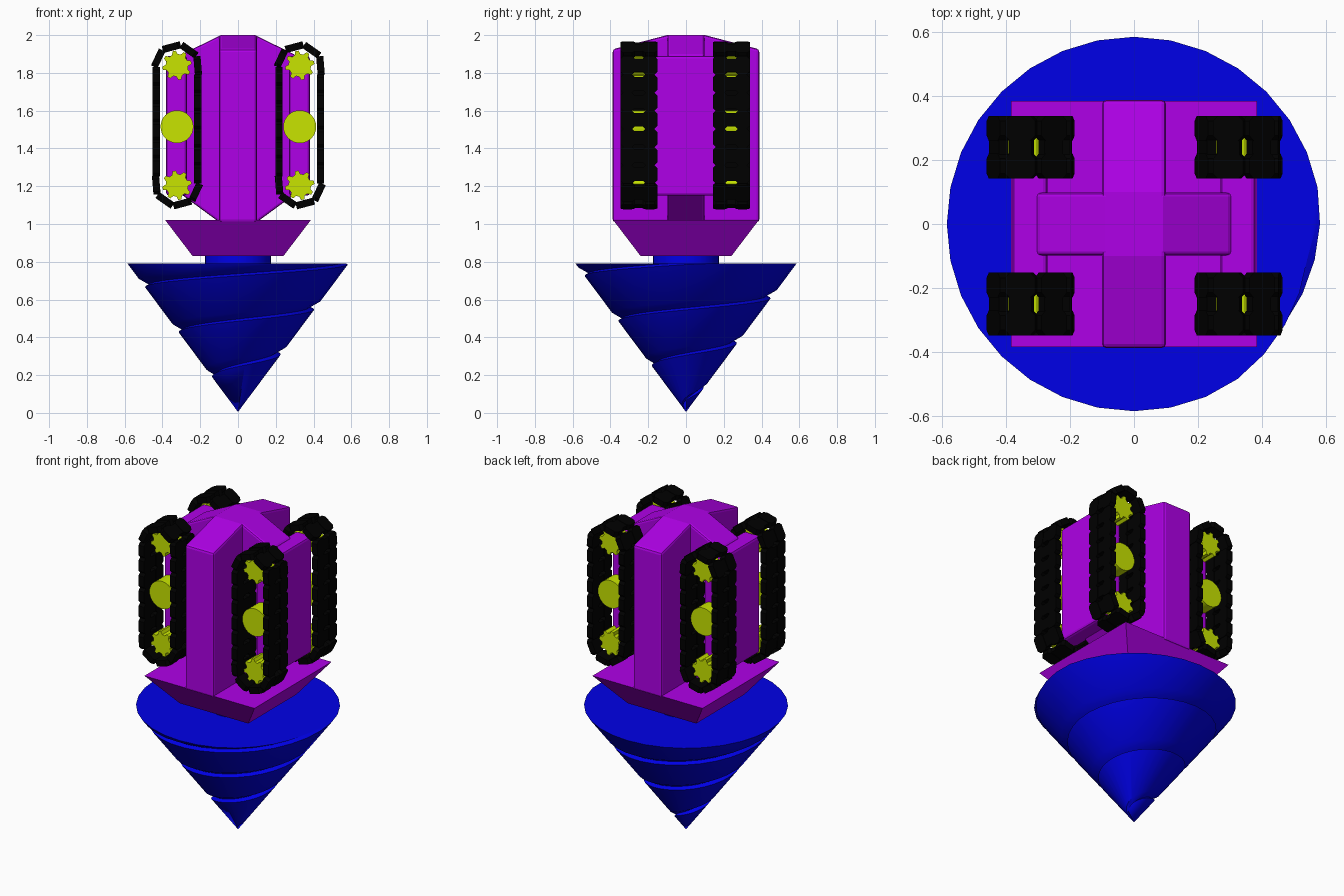
import bpy, bmesh, math
from mathutils import Vector, Matrix

if "Cube" in bpy.data.objects:
    bpy.data.objects.remove(bpy.data.objects["Cube"])


def material(name, rgb):
    m = bpy.data.materials.new(name)
    m.diffuse_color = (*rgb, 1)
    m.use_nodes = True
    m.node_tree.nodes["Principled BSDF"].inputs["Base Color"].default_value = m.diffuse_color
    return m


BLUE = material("blue", (0, 0, 0.8))
PURPLE = material("purple", (0.43, 0, 0.8))
YELLOW = material("yellow green", (0.58, 0.78, 0))
BLACK = material("black", (0, 0, 0))


def finish(name, bm, mat, bevel=0, smooth=0):
    bmesh.ops.recalc_face_normals(bm, faces=bm.faces)
    me = bpy.data.meshes.new(name)
    bm.to_mesh(me)
    bm.free()
    ob = bpy.data.objects.new(name, me)
    bpy.context.collection.objects.link(ob)
    me.materials.append(mat)
    if bevel:
        mod = ob.modifiers.new("bevel", 'BEVEL')
        mod.width, mod.segments = bevel, 2
    if smooth:
        bpy.ops.object.select_all(action='DESELECT')
        ob.select_set(True)
        bpy.context.view_layer.objects.active = ob
        bpy.ops.object.shade_smooth_by_angle(angle=math.radians(smooth))
    return ob


def add_prism(bm, pts, place, lo, hi):
    """Extrude a 2D outline from lo to hi; place maps (a, b, depth) to a point."""
    a = [bm.verts.new(place(p, q, lo)) for p, q in pts]
    b = [bm.verts.new(place(p, q, hi)) for p, q in pts]
    bm.faces.new(a)
    bm.faces.new(b[::-1])
    for i in range(len(pts)):
        j = (i + 1) % len(pts)
        bm.faces.new((a[i], b[i], b[j], a[j]))


along_y = lambda a, b, d: Vector((a, d, b))
along_x = lambda a, b, d: Vector((d, a, b))

# Drill cone: plain cone with a helical groove, built as a helical strip
N, PITCH, TOP, RTOP, TIP = 32, 0.24, 0.79, 0.585, 0.005


def cone_r(z):
    return RTOP * max(0, z - TIP) / (TOP - TIP)


def strip_points(k):
    """Profile of one turn at step k: rim, groove bottom, groove top, next rim."""
    z = 0.065 + PITCH * k / N
    z0, z3 = max(z, TIP), max(z + PITCH, TIP)
    r0 = cone_r(z0)
    f = min(1, r0 / 0.12)
    prof = [(r0, z0), (r0 - 0.024 * f, z0 + 0.012 * f),
            (cone_r(z0 + 0.045 * f), z0 + 0.045 * f), (cone_r(z3), z3)]
    for i in range(4):                 # trim at the flat top
        r, zz = prof[i]
        if zz > TOP:
            rp, zp = prof[i - 1] if i else (RTOP, TOP)
            t = (TOP - zp) / (zz - zp)
            prof[i] = (rp + (r - rp) * t, TOP)
    a = 2 * math.pi * k / N
    return [Vector((r * math.cos(a), r * math.sin(a), zz)) for r, zz in prof]


bm = bmesh.new()
rows = [[bm.verts.new(p) for p in strip_points(k)] for k in range(-N, 3 * N + 1)]
for a, b in zip(rows, rows[1:]):
    for i in range(3):
        bm.faces.new((a[i], b[i], b[i + 1], a[i + 1]))
bm.faces.new([r[3] for r in rows[3 * N:4 * N + 1]])
bmesh.ops.remove_doubles(bm, verts=bm.verts, dist=0.0005)
bmesh.ops.dissolve_degenerate(bm, edges=bm.edges, dist=0.0003)
finish("drill_cone", bm, BLUE, smooth=30)

# Drive shaft
bm = bmesh.new()
bmesh.ops.create_cone(bm, cap_ends=True, segments=32, radius1=0.175, radius2=0.175,
                      depth=0.08, matrix=Matrix.Translation((0, 0, 0.815)))
finish("drive_shaft", bm, BLUE, smooth=30)

# Collar: square, widening upward
bm = bmesh.new()
bmesh.ops.create_cone(bm, cap_ends=True, segments=4, radius1=0.24 * math.sqrt(2),
                      radius2=0.385 * math.sqrt(2), depth=0.19,
                      matrix=Matrix.Translation((0, 0, 0.925)) @ Matrix.Rotation(math.pi / 4, 4, 'Z'))
finish("collar", bm, PURPLE)

# Body: front-back fin and left-right arm forming a cross
bm = bmesh.new()
add_prism(bm, [(-0.388, 1.01), (-0.388, 1.925), (-0.1, 2.0), (0.1, 2.0),
               (0.388, 1.925), (0.388, 1.01)], along_x, -0.1, 0.1)
finish("body_fin", bm, PURPLE, bevel=0.014)
bm = bmesh.new()
add_prism(bm, [(-0.1, 1.01), (-0.305, 1.16), (-0.305, 1.895), (-0.09, 2.0), (0.09, 2.0),
               (0.305, 1.895), (0.305, 1.16), (0.1, 1.01)], along_y, -0.098, 0.098)
finish("body_arm", bm, PURPLE, bevel=0.012)

# Side plates that carry the track wheels
for s, side in ((-1, "left"), (1, "right")):
    bm = bmesh.new()
    x0, x1 = sorted((s * 0.27, s * 0.38))
    add_prism(bm, [(x0, 1.15), (x1, 1.15), (x1, 1.89), (x0, 1.89)], along_y, -0.2, 0.2)
    finish("side_plate_" + side, bm, PURPLE, bevel=0.015)

# Track path: stadium of two straights and two half circles
RT, ZLO, ZHI, LINKS = 0.11, 1.215, 1.83, 20
STRAIGHT = ZHI - ZLO
LOOP = 2 * STRAIGHT + 2 * math.pi * RT


def track_frame(s):
    """Position (x, z) and outward angle at distance s along the loop."""
    if s < STRAIGHT:
        return RT, ZLO + s, 0
    s -= STRAIGHT
    if s < math.pi * RT:
        a = s / RT
        return RT * math.cos(a), ZHI + RT * math.sin(a), a
    s -= math.pi * RT
    if s < STRAIGHT:
        return -RT, ZHI - s, math.pi
    a = math.pi + (s - STRAIGHT) / RT
    return RT * math.cos(a), ZLO + RT * math.sin(a), a


def link_points(y0, y1, h, c):
    return [(y0 + c, -h), (y1 - c, -h), (y1, -h + c), (y1, h - c),
            (y1 - c, h), (y0 + c, h), (y0, h - c), (y0, -h + c)]


for sx, side in ((-1, "left"), (1, "right")):
    for cy, end in ((-0.25, "front"), (0.24, "back")):
        cx = sx * 0.325 + 0.002
        tag = end + "_" + side
        # Track links: two pads joined by a short bar
        bm = bmesh.new()
        for i in range(LINKS):
            x, z, a = track_frame(LOOP * (i + 0.5) / LINKS)
            out = Vector((math.cos(a), 0, math.sin(a)))
            fwd = Vector((-math.sin(a), 0, math.cos(a)))
            base = Vector((cx + x, cy, z))
            place = lambda p, q, d: base + Vector((0, p, 0)) + fwd * q + out * d
            for y0, y1 in ((-0.098, -0.02), (0.02, 0.098)):
                add_prism(bm, link_points(y0, y1, 0.049, 0.016), place, -0.019, 0.019)
            add_prism(bm, [(-0.03, -0.036), (0.03, -0.036), (0.03, 0.036), (-0.03, 0.036)],
                      place, -0.016, 0.016)
        finish("track_" + tag, bm, BLACK)
        # Toothed sprockets at both ends
        for zc, pos in ((1.84, "upper"), (1.205, "lower")):
            bm = bmesh.new()
            pts = []
            for t in range(8):
                for off, r in ((-0.32, 0.06), (-0.14, 0.078), (0.14, 0.078), (0.32, 0.06)):
                    a = 2 * math.pi * (t + off) / 8 + 0.2
                    pts.append((cx + r * math.cos(a), zc + r * math.sin(a)))
            add_prism(bm, pts, along_y, cy - 0.05, cy + 0.05)
            finish("sprocket_" + pos + "_" + tag, bm, YELLOW)
        # Round road wheel in the middle
        bm = bmesh.new()
        pts = [(cx + 0.087 * math.cos(2 * math.pi * t / 32),
                1.515 + 0.087 * math.sin(2 * math.pi * t / 32)) for t in range(32)]
        add_prism(bm, pts, along_y, cy - 0.05, cy + 0.05)
        finish("road_wheel_" + tag, bm, YELLOW, smooth=30)
